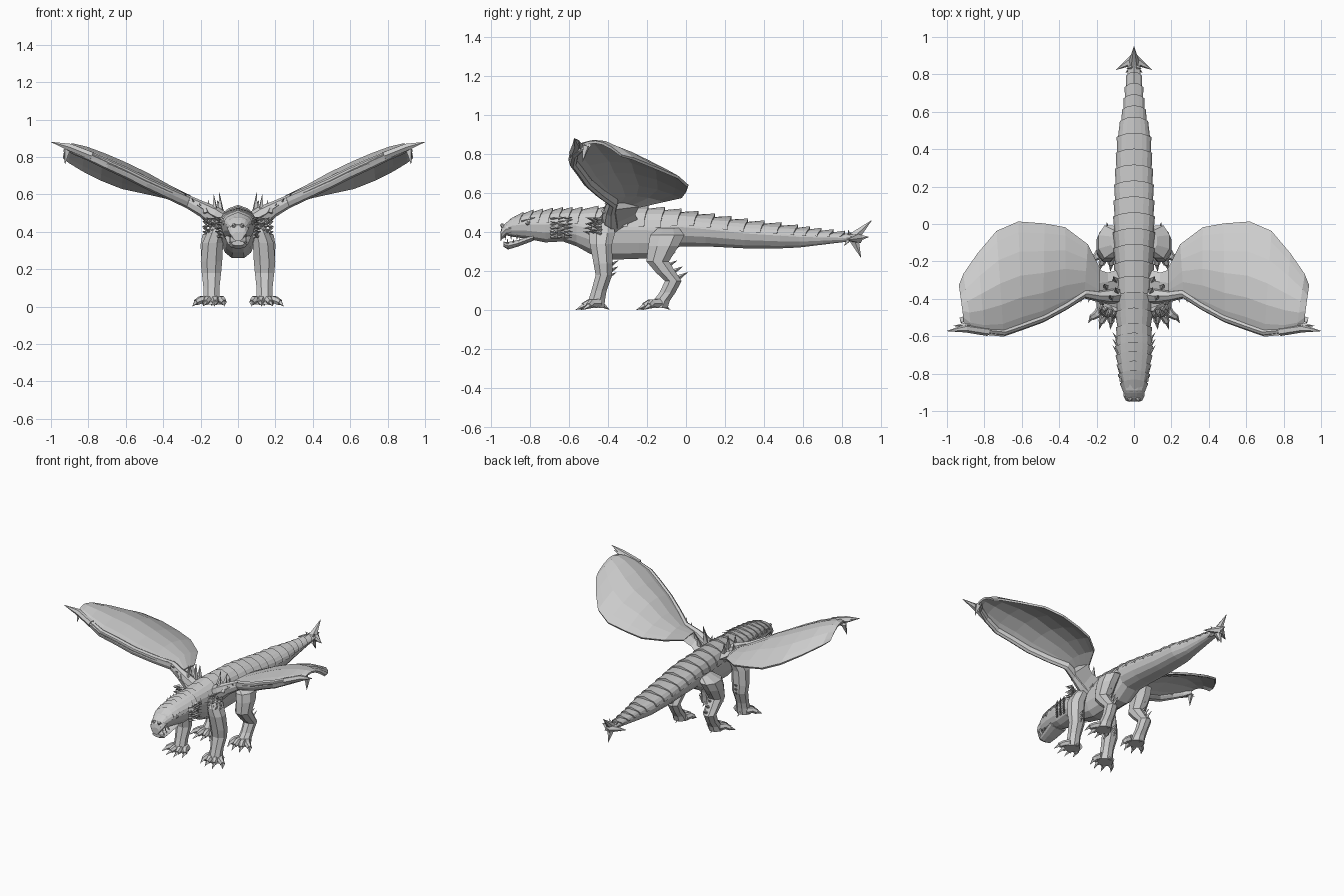
import bpy, bmesh, math, random
from mathutils import Vector

random.seed(3)
GREY = bpy.data.materials.new("stone grey")
GREY.diffuse_color = (0.6, 0.6, 0.6, 1)


def finish(name, bm):
    bmesh.ops.recalc_face_normals(bm, faces=bm.faces)
    me = bpy.data.meshes.new(name)
    bm.to_mesh(me)
    bm.free()
    me.materials.append(GREY)
    ob = bpy.data.objects.new(name, me)
    bpy.context.collection.objects.link(ob)
    return ob


def mirror(ob):
    ob.modifiers.new("mirror", 'MIRROR').use_axis[0] = True
    return ob


def loft(bm, rings, closed=True, caps=True):
    rows = [[bm.verts.new(p) for p in r] for r in rings]
    n = len(rows[0])
    for a, b in zip(rows, rows[1:]):
        for i in range(n if closed else n - 1):
            j = (i + 1) % n
            bm.faces.new((a[i], a[j], b[j], b[i]))
    if closed and caps:
        bm.faces.new(rows[0])
        bm.faces.new(rows[-1])


def tube(bm, pts, radii, n=6):
    """Polygonal tube along a path."""
    pts = [Vector(p) for p in pts]
    rings = []
    for i, p in enumerate(pts):
        d = (pts[min(i + 1, len(pts) - 1)] - pts[max(i - 1, 0)]).normalized()
        q = d.to_track_quat('Z', 'Y')
        rings.append([p + q @ Vector((math.cos(t) * radii[i], math.sin(t) * radii[i], 0))
                      for t in (math.tau * k / n for k in range(n))])
    loft(bm, rings)


def spike(bm, base, tip, r, n=4):
    tube(bm, [base, tip], [r, r * 0.04], n)


# Body profile: y, top, bottom, half width
PROFILE = [(-.93, .44, .385, .045), (-.89, .475, .375, .06), (-.82, .495, .365, .075),
           (-.72, .505, .345, .09), (-.63, .51, .35, .095), (-.56, .51, .325, .088),
           (-.49, .515, .285, .092), (-.38, .525, .255, .10), (-.24, .52, .26, .10),
           (-.12, .51, .265, .103), (-.03, .50, .325, .105), (.1, .48, .325, .103),
           (.3, .45, .315, .094), (.48, .43, .315, .084), (.58, .415, .32, .06),
           (.7, .40, .335, .045), (.82, .385, .35, .032), (.89, .38, .36, .018)]


def section(y, a, grow=0.0):
    k = 0
    while k < len(PROFILE) - 2 and PROFILE[k + 1][0] < y:
        k += 1
    p, q = PROFILE[k], PROFILE[k + 1]
    t = (y - p[0]) / (q[0] - p[0])
    top, bot, w = (p[i] + (q[i] - p[i]) * t for i in (1, 2, 3))
    zc = bot + .58 * (top - bot)
    c, s = math.cos(a), math.sin(a)
    x = math.copysign(abs(c) ** .75, c) * (w + grow)
    return Vector((x, y, zc + s * ((top - zc if s > 0 else zc - bot) + grow)))


bm = bmesh.new()
loft(bm, [[section(p[0], math.tau * k / 14) for k in range(14)] for p in PROFILE])
finish("body", bm)

# Overlapping back plates, each lifted and pointed at its rear edge
bm = bmesh.new()
y = -.90
while y < .82:
    step = .05 if y < -.55 else .085 if y < .5 else .06
    rings = []
    for dy, g in ((0, .001), (step * .95, .009), (step * .95, -.008)):
        row = []
        for k in range(9):
            a = math.radians(8 + 164 * k / 8)
            v = section(min(y + dy, .88), a, g)
            if dy:
                v.y += .022 * max(0, math.sin(a)) ** 3
                if k == 4 and g > 0:
                    v.z += .010
            row.append(v)
        rings.append(row)
    loft(bm, rings, closed=False)
    y += step
finish("back_plates", bm)

# Snout: hooked upper beak and hanging lower jaw
bm = bmesh.new()
for rows in ([(-.86, .47, .385, .06), (-.92, .45, .38, .056), (-.943, .425, .36, .045),
              (-.95, .40, .35, .03)],
             [(-.78, .39, .355, .07), (-.86, .36, .325, .058), (-.91, .35, .31, .05),
              (-.935, .352, .325, .034)]):
    loft(bm, [[(w * math.cos(t), y, (a + b) / 2 + (a - b) / 2 * math.sin(t))
               for t in (math.tau * k / 10 for k in range(10))] for y, a, b, w in rows])
for sx in (-1, 1):
    for i in range(3):
        yy = -.925 + i * .03
        spike(bm, (sx * .042, yy, .385), (sx * .043, yy, .36), .006)
        spike(bm, (sx * .042, yy + .012, .34), (sx * .043, yy + .012, .37), .005)
finish("jaws_and_teeth", bm)

bm = bmesh.new()
bmesh.ops.create_icosphere(bm, subdivisions=1, radius=.014)
bmesh.ops.translate(bm, verts=bm.verts, vec=(.073, -.81, .447))
spike(bm, (.065, -.84, .458), (.083, -.77, .475), .012)
tube(bm, [(.02, -.935, .43), (.025, -.945, .44)], [.012, .008])
mirror(finish("eyes_brows_nostrils", bm))

# Spike clusters: cheeks, shoulders, shoulder crests
bm = bmesh.new()
for i in range(7):
    for j in range(3):
        b = Vector((.085, -.69 + j * .035, .375 + i * .016))
        spike(bm, b, b + Vector((.03, .04, random.uniform(-.012, .012))), .009)
mirror(finish("cheek_spikes", bm))

bm = bmesh.new()
for i in range(5):
    for j in range(4):
        b = Vector((.10 + j * .023, -.47 + j * .012, .395 + i * .017))
        spike(bm, b, b + Vector((.022, random.uniform(-.06, -.03), random.uniform(-.015, .015))), .011)
for x, yy, z, h in ((.09, -.36, .50, .11), (.12, -.40, .50, .10), (.10, -.30, .49, .08),
                    (.15, -.34, .50, .07), (.17, -.42, .50, .05)):
    spike(bm, (x, yy, z), (x + .01, yy + .02, z + h), .018)
for i in range(5):
    x = .19 + i * .02
    spike(bm, (x, -.37, .52 + i * .012), (x + .015, -.42 + .04 * (i % 2), .55 + i * .014), .012)
mirror(finish("shoulder_spikes", bm))


# Legs: stacked rings of (x, y, z, half width, half depth)
def leg(name, rows, foot_y, spurs):
    bm = bmesh.new()
    loft(bm, [[(x + rx * math.cos(t), y + ry * math.sin(t), z)
               for t in (math.tau * (k + .5) / 8 for k in range(8))] for x, y, z, rx, ry in rows])
    # Foot pad, toes and claws
    for x0, x1, y1 in ((.10, .075, .055), (.125, .122, .08), (.15, .175, .08), (.17, .225, .045)):
        tube(bm, [(x0, foot_y + .02, .035), ((x0 + x1) / 2, foot_y - y1 * .4, .036),
                  (x1, foot_y - y1 * .75, .022)], [.026, .022, .017])
        spike(bm, (x1, foot_y - y1 * .7, .022), (x1 * 1.14 - .012, foot_y - y1 - .02, .002), .014)
    spike(bm, (.14, foot_y + .03, .03), (.14, foot_y + .075, .003), .016)
    for yy, z in spurs:
        spike(bm, (.14, yy, z), (.145, yy + .045, z + .025), .012)
    mirror(finish(name, bm))


leg("front_leg", [(.09, -.42, .45, .035, .05), (.12, -.43, .395, .05, .072),
                  (.135, -.435, .34, .06, .062), (.142, -.425, .24, .062, .052),
                  (.142, -.42, .18, .056, .046), (.142, -.445, .10, .046, .042),
                  (.142, -.455, .06, .046, .045), (.142, -.465, .012, .055, .05)],
    -.465, [(-.39, .23), (-.39, .20), (-.40, .17)])
leg("hind_leg", [(.09, -.09, .42, .035, .06), (.135, -.095, .385, .06, .095),
                 (.145, -.115, .33, .06, .085), (.145, -.145, .25, .055, .062),
                 (.145, -.10, .19, .05, .055), (.145, -.065, .15, .046, .046),
                 (.142, -.095, .09, .042, .044), (.142, -.125, .05, .046, .046),
                 (.142, -.145, .012, .053, .055)],
    -.155, [(-.09, .23), (-.06, .20), (-.035, .17), (-.10, .27)])

# Wing membrane: leading point, trailing point, arch height per rib
RIBS = [((.19, -.40, .53), (.185, -.24, .53), .01),
        ((.27, -.395, .565), (.25, -.11, .56), .025),
        ((.37, -.46, .61), (.37, -.02, .58), .045),
        ((.49, -.525, .665), (.48, .00, .605), .065),
        ((.60, -.565, .72), (.62, .01, .635), .075),
        ((.70, -.60, .765), (.735, -.04, .68), .075),
        ((.80, -.59, .81), (.835, -.16, .73), .065),
        ((.87, -.56, .835), (.91, -.27, .775), .05),
        ((.91, -.52, .85), (.932, -.33, .79), .03)]


def rib_point(rib, t):
    p = Vector(rib[0]).lerp(Vector(rib[1]), t)
    p.z += rib[2] * math.sin(math.pi * t ** .9) * 1.1
    return p


bm = bmesh.new()
loft(bm, [[rib_point(r, t) for t in (0, .12, .3, .5, .72, .9, 1)] for r in RIBS], closed=False)
wing = finish("wing_membrane", bm)
sol = wing.modifiers.new("thickness", 'SOLIDIFY')
sol.thickness, sol.offset = .014, 0
mirror(wing)

# Wing arm: tall oval tube tucked under the leading edge, then the tip claws
bm = bmesh.new()
path = [(.06, -.38, .43), (.13, -.385, .48), (.19, -.385, .52)]
path += [Vector(r[0]) + Vector((-.005, .022, -.006)) for r in RIBS[1:]]
size = [.055, .05, .036, .03, .028, .027, .026, .025, .022, .018, .014]
loft(bm, [[Vector(p) + Vector((-.35 * s * math.sin(t), s * .85 * math.cos(t), s * 1.1 * math.sin(t)))
           for t in (math.tau * k / 8 for k in range(8))] for p, s in zip(path, size)])
tube(bm, [(.78, -.575, .805), (.90, -.558, .852), (1.0, -.572, .88)], [.024, .022, .001])
spike(bm, (.88, -.54, .84), (.965, -.545, .865), .018)
spike(bm, (.915, -.51, .84), (.925, -.53, .76), .02)
mirror(finish("wing_arm", bm))

# Shoulder root: web joining the wing to the flank
bm = bmesh.new()
loft(bm, [[(.07, -.46, .45), (.07, -.30, .49), (.07, -.24, .45), (.08, -.36, .38)],
          [(.14, -.43, .49), (.14, -.31, .515), (.14, -.26, .49), (.14, -.37, .44)],
          [(.22, -.41, .545), (.215, -.32, .55), (.20, -.24, .53), (.21, -.36, .515)]])
mirror(finish("wing_root", bm))

# Tail barb: broad upper, lower and side blades
bm = bmesh.new()
spike(bm, (0, .85, .365), (0, .95, .46), .034, 6)
spike(bm, (0, .855, .375), (0, .895, .27), .032, 6)
spike(bm, (0, .87, .37), (0, .935, .375), .026, 6)
for sx in (-1, 1):
    spike(bm, (0, .88, .37), (sx * .095, .825, .36), .03, 6)
    spike(bm, (sx * .015, .83, .36), (sx * .045, .81, .33), .014)
    spike(bm, (sx * .01, .84, .38), (sx * .04, .83, .41), .014)
finish("tail_barb", bm)
